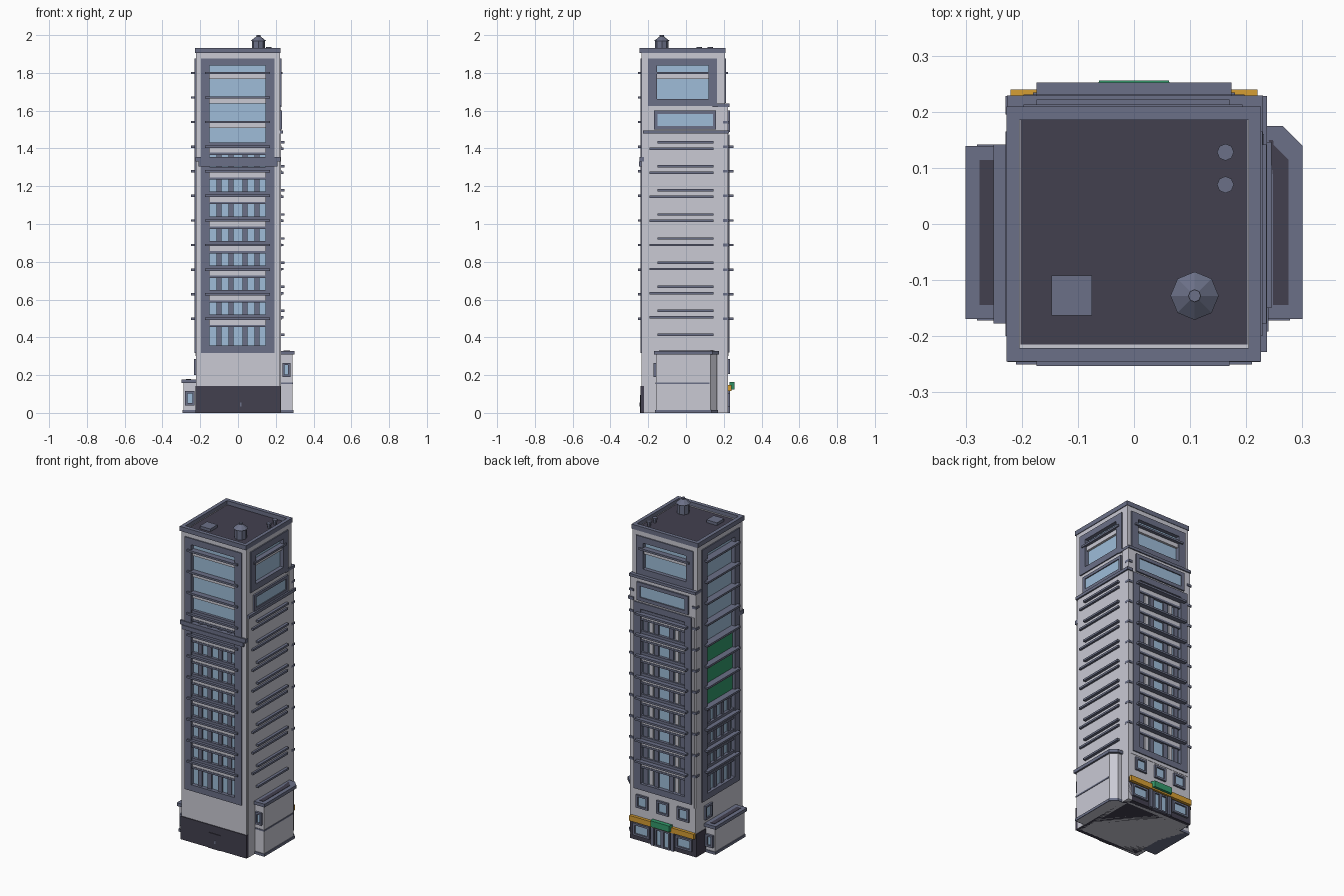
import bpy, bmesh, math

if "Cube" in bpy.data.objects:
    bpy.data.objects.remove(bpy.data.objects["Cube"])

# ---- colours -------------------------------------------------------------
def lin(c):
    return c / 12.92 if c <= 0.04045 else ((c + 0.055) / 1.055) ** 2.4

MATS = {}
for n, rgb in {"pale_stone": (.79, .79, .83), "slate_trim": (.42, .44, .53),
               "dark_base": (.26, .25, .31), "window_glass": (.62, .74, .85),
               "gold_awning": (.84, .62, .20), "green_sign": (.20, .60, .42)}.items():
    m = bpy.data.materials.new(n)
    m.diffuse_color = (*[lin(c) for c in rgb], 1)
    m.use_nodes = True
    m.node_tree.nodes["Principled BSDF"].inputs["Base Color"].default_value = m.diffuse_color
    MATS[n] = m
W, S, D, G, A, N = MATS
PARTS = {}

# ---- helpers: parts collect boxes and prisms, one object per part ---------
def part(name, mat):
    return PARTS.setdefault(name, (bmesh.new(), mat))[0]

def prism(name, mat, pts, z0, z1, top=1.0, centre=(0, 0)):
    bm = part(name, mat)
    cx, cy = centre
    lo = [bm.verts.new((x, y, z0)) for x, y in pts]
    hi = [bm.verts.new((cx + (x - cx) * top, cy + (y - cy) * top, z1)) for x, y in pts]
    bm.faces.new(lo[::-1])
    bm.faces.new(hi)
    for i in range(len(pts)):
        j = (i + 1) % len(pts)
        bm.faces.new((lo[i], lo[j], hi[j], hi[i]))

def box(name, mat, x0, x1, y0, y1, z0, z1):
    prism(name, mat, [(x0, y0), (x1, y0), (x1, y1), (x0, y1)], z0, z1)

def slab(side, name, mat, u0, u1, d0, d1, z0, z1):
    """Box on one side: u runs along the wall, d is distance outwards."""
    r = {"front": (u0, u1, -d1, -d0), "back": (u0, u1, d0, d1),
         "left": (-d1, -d0, u0, u1), "right": (d0, d1, u0, u1)}[side]
    box(side + "_" + name, mat, *r, z0, z1)

def ring(side, name, mat, u0, u1, d0, d1, z0, z1, t, tb=None):
    tb = tb or t
    slab(side, name, mat, u0, u0 + t, d0, d1, z0, z1)
    slab(side, name, mat, u1 - t, u1, d0, d1, z0, z1)
    slab(side, name, mat, u0 + t, u1 - t, d0, d1, z0, z0 + tb)
    slab(side, name, mat, u0 + t, u1 - t, d0, d1, z1 - tb, z1)

def window(side, u0, u1, d, z0, z1, t=.012):
    ring(side, "small_window_frames", S, u0, u1, d - .005, d + .012, z0, z1, t)
    slab(side, "small_window_glass", G, u0 + t, u1 - t, d - .005, d + .003, z0 + t, z1 - t)

def ngon(cx, cy, r, n=8):
    return [(cx + r * math.cos(2 * math.pi * i / n), cy + r * math.sin(2 * math.pi * i / n)) for i in range(n)]

FLOORS = [.498 + .1302 * k for k in range(11)]

def facade(side, e0, e1, u0, u1, wall, z0, z1, bottom, top, reach, mullions=(), mtop=0):
    """Recessed glass bay in a frame, pale wall around it, ledges per floor."""
    core, t = wall - .02, .047
    slab(side, "wall", W, e0, u0, core, wall, bottom, top)
    slab(side, "wall", W, u1, e1, core, wall, bottom, top)
    slab(side, "wall", W, u0, u1, core, wall, z1, top)
    if z0 > bottom:
        slab(side, "wall", W, u0, u1, core, wall, bottom, z0)
    ring(side, "bay_frame", S, u0, u1, core, wall + .007, z0, z1, t, .038)
    a, b = u0 + t, u1 - t
    slab(side, "bay_glass", G, a, b, core - .002, core + .003, z0 + .038, z1 - .038)
    for m, w in mullions:
        slab(side, "mullions", S, m - w, m + w, core, core + .012, z0 + .038, mtop)
    for f in FLOORS:
        if z0 + .06 < f < z1 - .03:
            slab(side, "ledges", S, a - .024, b + .024, core, reach, f - .006, f + .006)
            slab(side, "spandrels", W, a, b, core, wall - .003, f - .032, f - .006)
            if f < mtop:
                slab(side, "sill_bars", S, a, b, core, wall, f - .044, f - .032)
                slab(side, "sill_bars", S, a, b, core, wall, f + .006, f + .022)

# ---- tower core ----------------------------------------------------------
box("tower_core", W, -.203, .203, -.216, .187, .0, 1.9)
box("back_core", W, -.203, .203, .18, .203, 0, 1.62)
box("right_lower_wall", W, .2, .228, -.222, .2, 0, 1.48)
box("right_lower_cap", S, .2, .237, -.228, .228, 1.478, 1.496)

# ---- four facades --------------------------------------------------------
cols = [(x, .013) for x in (-.1, -.036, .036, .1)]
facade("front", -.222, .222, -.197, .193, .235, .318, 1.876, 0, 1.91, .253, cols, 1.41)
facade("left", -.22, .203, -.2, .165, .222, .318, 1.876, 0, 1.91, .25,
       [(u - .018, w) for u, w in cols], .85)
facade("right", -.22, .19, -.2, .165, .222, 1.625, 1.876, 1.49, 1.91, .236)
facade("back", -.222, .222, -.197, .193, .206, 1.64, 1.876, 1.6, 1.91, .222)
facade("back", -.212, .212, -.197, .197, .224, .32, 1.475, .3, 1.475, .252,
       [(x, .015) for x in (-.125, -.05, .05, .125)], 1.44)

# back side: pale pillars, wide top window and stepped cap
for s in (-1, 1):
    slab("back", "pale_pillars", W, s * .087 - .012, s * .087 + .012, .2, .214, .36, 1.44)
slab("back", "upper_wall", W, -.212, .212, .2, .222, 1.475, 1.62)
ring("back", "top_window_frame", S, -.175, .175, .22, .232, 1.487, 1.6, .022)
slab("back", "top_window_glass", G, -.155, .155, .22, .225, 1.505, 1.58)
slab("back", "step_cap", S, -.226, .23, .14, .229, 1.62, 1.637)
# right upper strip window
ring("right", "strip_window_frame", S, -.17, .16, .218, .232, 1.5, 1.6, .018)
slab("right", "strip_window_glass", G, -.155, .145, .218, .226, 1.515, 1.585)
# front belt course
box("front_belt", S, -.225, .225, -.246, -.2, 1.33, 1.355)
box("front_belt", S, -.21, .21, -.25, -.2, 1.305, 1.33)
# green panel on the left bay
slab("left", "green_panel", N, -.15, .118, .2, .211, .89, 1.26)
# ledge pairs on the blank right wall
for k in range(9):
    z = .413 + .1275 * k
    slab("right", "ledge_pairs", S, -.15, .146, .22, .245, z - .006, z + .006)
    if k:
        slab("right", "ledge_pairs", S, -.192, .146, .22, .24, z - .04, z - .028)
# corner bands at the back
for f in FLOORS[:9]:
    for s in (-1, 1):
        box("corner_bands", S, s * .215 - .014, s * .215 + .014, .195, .228, f - .007, f + .007)
box("corner_posts", W, -.224, -.2, .17, .222, .3, 1.62)
box("corner_posts", W, .2, .228, .17, .222, .0, 1.62)

# ---- street level --------------------------------------------------------
box("base_plinth", D, -.226, .226, -.24, .222, 0, .142)
box("street_upper_wall", W, -.222, .226, .19, .222, .142, .32)
box("front_door", D, -.03, .05, -.244, -.23, 0, .095)
box("front_door_handle", S, .01, .018, -.246, -.24, .035, .055)
for x in (-.14, 0, .14):
    window("back", x - .04, x + .04, .222, .205, .285)
for x in (-.145, .145):
    window("back", x - .055, x + .055, .222, .03, .105)
window("back", -.05, .0, .222, 0, .11, .009)
window("back", .0, .05, .222, 0, .11, .009)
for s in (-1, 1):
    box("door_pilasters", S, s * .068 - .01, s * .068 + .01, .22, .234, 0, .115)
box("gold_band", A, -.22, .22, .2, .24, .115, .148)
prism("green_shop_sign", N, [(-.07, .23), (.07, .23), (.062, .256), (-.062, .256)], .125, .163)
window("left", .07, .14, .222, .2, .285)

# ---- side annexes --------------------------------------------------------
def annex(name, s, x, y0, y1, h, cut):
    def outline(g, xi):
        p = [(s * xi, y0 - g), (s * (x + g), y0 - g), (s * (x + g), y1 + g - cut),
             (s * (x + g - cut), y1 + g), (s * xi, y1 + g)]
        if cut == 0:
            p.pop(3)
        return p if s > 0 else p[::-1]
    prism(name + "_walls", W, outline(0, .2), 0, h - .012)
    prism(name + "_plinth", S, outline(.005, .2), 0, .016)
    prism(name + "_cornice", S, outline(.011, .2), h - .02, h)
    prism(name + "_roof", D, outline(-.014, .248), h - .01, h + .002)

annex("left_annex", -1, .289, -.158, .128, .178, 0)
annex("right_annex", 1, .289, -.158, .164, .328, .035)
box("right_annex_band", S, .21, .292, -.161, .125, .153, .162)
window("front", -.28, -.23, .16, .04, .115)
window("back", -.28, -.23, .13, .04, .115)
window("front", .235, .278, .16, .19, .265)

# ---- roof ----------------------------------------------------------------
box("roof_deck", D, -.21, .21, -.225, .19, 1.89, 1.908)
for x0, x1, y0, y1 in ((-.227, -.204, -.245, .209), (.204, .226, -.245, .209),
                       (-.204, .204, -.245, -.221), (-.204, .204, .185, .209)):
    box("roof_parapet", S, x0, x1, y0, y1, 1.905, 1.933)
box("roof_hatch", S, -.147, -.075, -.163, -.092, 1.9, 1.925)
c = (.108, -.128)
prism("water_tank", S, ngon(*c, .035), 1.9, 1.972)
prism("water_tank_lid", S, ngon(*c, .043), 1.968, 1.993, .25, c)
prism("water_tank_knob", S, ngon(*c, .011), 1.985, 2.0)
for y in (.07, .128):
    prism("roof_vents", S, ngon(.163, y, .01), 1.9, 1.93)
    prism("roof_vents", S, ngon(.163, y, .015), 1.928, 1.938)

# ---- turn the collected parts into objects -------------------------------
for name, (bm, mat) in PARTS.items():
    bmesh.ops.recalc_face_normals(bm, faces=bm.faces)
    me = bpy.data.meshes.new(name)
    bm.to_mesh(me)
    bm.free()
    me.materials.append(MATS[mat])
    bpy.context.collection.objects.link(bpy.data.objects.new(name, me))
